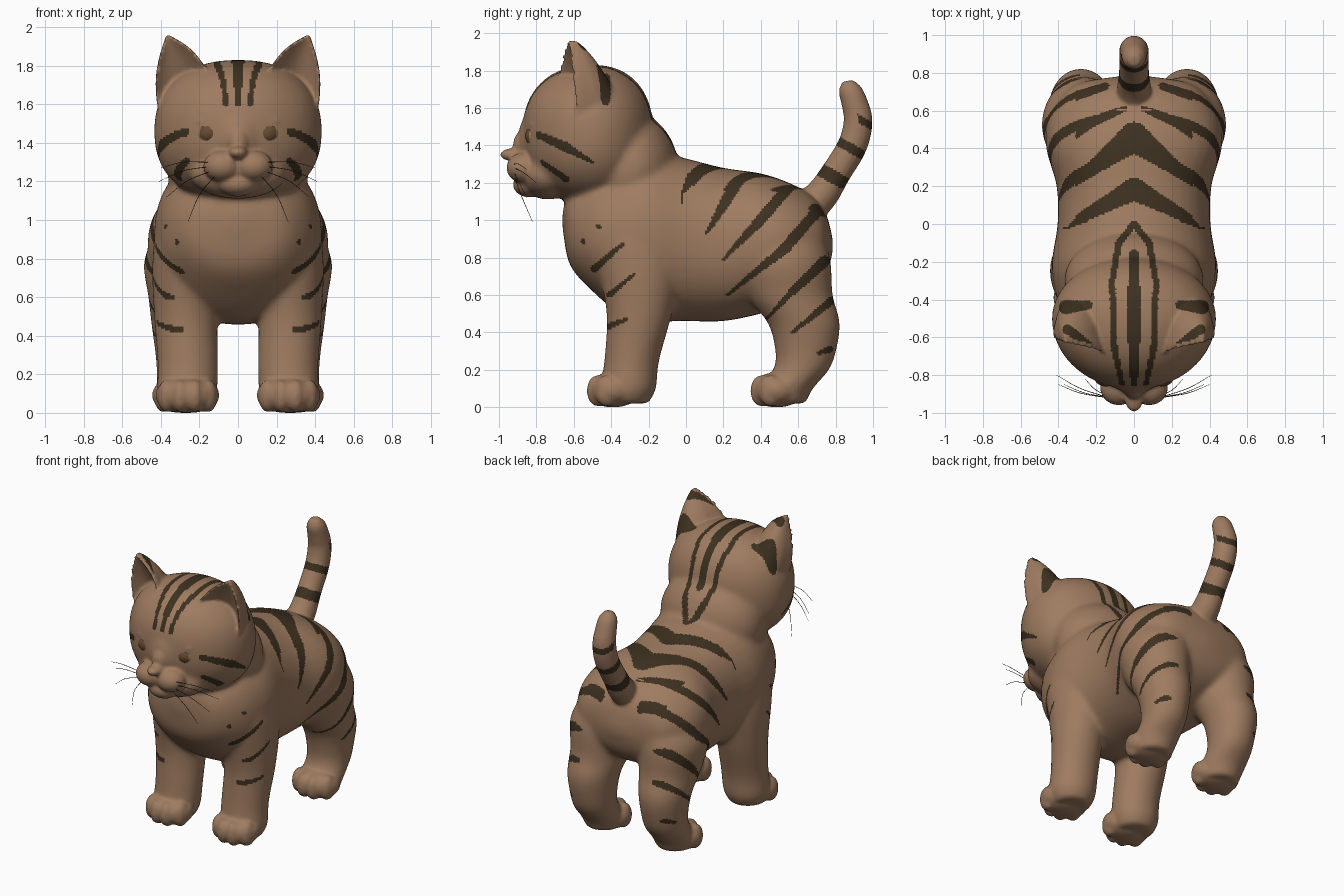
import bpy, bmesh, math
from mathutils import Vector

if "Cube" in bpy.data.objects:
    bpy.data.objects.remove(bpy.data.objects["Cube"])


def material(name, rgb):
    m = bpy.data.materials.new(name)
    m.diffuse_color = (*rgb, 1)
    m.use_nodes = True
    m.node_tree.nodes["Principled BSDF"].inputs["Base Color"].default_value = m.diffuse_color
    return m


FUR = material("brown fur", (0.345, 0.2, 0.117))
DARK = material("dark stripe", (0.046, 0.030, 0.014))
IRIS = material("eye brown", (0.13, 0.07, 0.03))


# ---------- helpers ----------
def spline(rows, k=6):
    """Catmull-Rom interpolation of rows of numbers."""
    r = [Vector(a) for a in rows]
    r = [2 * r[0] - r[1]] + r + [2 * r[-1] - r[-2]]
    out = []
    for a, b, c, d in zip(r, r[1:], r[2:], r[3:]):
        for i in range(k):
            t = i / k
            out.append(0.5 * (2 * b + (c - a) * t + (2 * a - 5 * b + 4 * c - d) * t * t
                              + (3 * b - a - 3 * c + d) * t ** 3))
    return out + [r[-2]]


def skin(bm, rings):
    """Closed skin over a list of point rings."""
    vs = [[bm.verts.new(p) for p in ring] for ring in rings]
    n = len(vs[0])
    for a, b in zip(vs, vs[1:]):
        for i in range(n):
            bm.faces.new((a[i], a[(i + 1) % n], b[(i + 1) % n], b[i]))
    bm.faces.new(vs[0][::-1])
    bm.faces.new(vs[-1])


def oval(c, u, v, power=2.0, n=32):
    pts = []
    for i in range(n):
        a = 2 * math.pi * i / n
        ca, sa = math.cos(a), math.sin(a)
        e = 2 / power
        pts.append(c + u * math.copysign(abs(ca) ** e, ca) + v * math.copysign(abs(sa) ** e, sa))
    return pts


def blob(bm, c, r, power=2.0, seg=32, back=1.0):
    """Ellipsoid, round from above, squarer in height, optionally shorter at the back."""
    made = bmesh.ops.create_uvsphere(bm, u_segments=seg, v_segments=seg // 2 + 4, radius=1)
    for v in made["verts"]:
        p = v.co
        k = (math.hypot(p.x, p.y) ** power + abs(p.z) ** power) ** (-1 / power)
        q = Vector([r[i] * p[i] * k for i in range(3)])
        if q.y > 0:
            q.y *= back
        v.co = q + Vector(c)


def tube(bm, rows, ref, n=20):
    """Round tube along rows of (x, y, z, radius)."""
    rings = []
    for i, row in enumerate(rows):
        t = (rows[min(i + 1, len(rows) - 1)] - rows[max(i - 1, 0)]).to_3d().normalized()
        u = t.cross(ref).normalized()
        r = max(row[3], 0.001)
        rings.append(oval(row.to_3d(), u * r, t.cross(u) * r, n=n))
    skin(bm, rings)


def make_object(name, bm, mats):
    bmesh.ops.recalc_face_normals(bm, faces=bm.faces[:])
    me = bpy.data.meshes.new(name)
    bm.to_mesh(me)
    bm.free()
    for m in mats:
        me.materials.append(m)
    me.polygons.foreach_set("use_smooth", [True] * len(me.polygons))
    ob = bpy.data.objects.new(name, me)
    bpy.context.collection.objects.link(ob)
    return ob


def fuse(ob, voxel, rounds):
    """Melt overlapping parts into one smooth skin."""
    m = ob.modifiers.new("melt", 'REMESH')
    m.mode, m.voxel_size = 'VOXEL', voxel
    s = ob.modifiers.new("soften", 'SMOOTH')
    s.factor, s.iterations = 0.5, rounds
    me = bpy.data.meshes.new_from_object(ob.evaluated_get(bpy.context.evaluated_depsgraph_get()))
    ob.modifiers.clear()
    ob.data = me
    return me


# ---------- torso, neck, head, legs ----------
bm = bmesh.new()
torso = [(-.66, .95, 1.05, .05), (-.62, .76, 1.15, .24), (-.5, .62, 1.25, .36), (-.35, .5, 1.33, .42),
         (-.2, .46, 1.37, .435), (0, .46, 1.33, .405), (.2, .46, 1.28, .41), (.4, .5, 1.25, .465),
         (.55, .55, 1.2, .455), (.68, .62, 1.13, .38), (.75, .71, 1.03, .28), (.785, .83, .9, .06)]
skin(bm, [oval(Vector((0, y, (lo + hi) / 2)), Vector((w, 0, 0)), Vector((0, 0, (hi - lo) / 2)), 2.2, 40)
          for y, lo, hi, w in spline(torso)])
blob(bm, (0, -.3, 1.27), (.37, .26, .31))
blob(bm, (0, -.5, 1.46), (.435, .375, .37), 2.3, 48, .87)
blob(bm, (0, -.74, 1.24), (.25, .15, .13))
blob(bm, (0, -.82, 1.42), (.12, .08, .16))
front_leg = [(.02, .265, -.32, .12, .12), (.1, .265, -.31, .155, .15), (.25, .26, -.29, .157, .147),
             (.5, .27, -.25, .165, .175), (.75, .265, -.25, .18, .22), (.95, .25, -.28, .17, .22),
             (1.1, .2, -.3, .12, .14)]
hind_leg = [(.02, .28, .52, .12, .12), (.1, .28, .53, .145, .15), (.2, .28, .615, .142, .15),
            (.3, .28, .64, .148, .163), (.45, .28, .63, .168, .193), (.6, .27, .555, .195, .23),
            (.8, .26, .52, .225, .25), (1.0, .2, .5, .18, .2)]
for s in (1, -1):
    for leg in (front_leg, hind_leg):
        skin(bm, [oval(Vector((s * x, y, z)), Vector((rx, 0, 0)), Vector((0, ry, 0)))
                  for z, x, y, rx, ry in spline(leg)])
kitten = make_object("kitten_body", bm, [FUR])
base = fuse(kitten, 0.0125, 18)

# ---------- paws, face, ears and tail ----------
bm = bmesh.new()
bm.from_mesh(base)
for s in (1, -1):
    for x, y in ((.262, -.39), (.28, .485)):
        blob(bm, (s * x, y, .092), (.165, .132, .092), 2.3)
        for k, back in ((-.105, .045), (-.037, 0), (.037, 0), (.105, .045)):
            blob(bm, (s * (x + k), y - .075 + back, .088), (.05, .066, .084), 2.2, 16)
    # muzzle puffs
    blob(bm, (s * .08, -.865, 1.28), (.1, .095, .082))
    # eyelids
    blob(bm, (s * .155, -.77, 1.51), (.09, .075, .035))
    # ear: a cupped wedge with a rounded back
    A, B, T = Vector((s * .15, -.69, 1.76)), Vector((s * .41, -.585, 1.54)), Vector((s * .37, -.635, 1.965))
    rings = []
    for j in range(15):
        v = -.1 + 1.08 * j / 14
        b = math.sin(math.pi * max(v, 0))
        L = A.lerp(T, v) + Vector((-s * .02, 0, .02)) * b
        R = B.lerp(T, v) + Vector((s * .035, 0, 0)) * b
        us = [-1 + i / 6 for i in range(13)]
        inner = [L.lerp(R, (u + 1) / 2) + Vector((0, .13 * (1 - u * u) * (1 - v), 0)) for u in us]
        outer = [L.lerp(R, (u + 1) / 2)
                 + Vector((0, .04 + .24 * (1 - u * u) ** .6 * (1 - v) ** .8, 0)) for u in us]
        rings.append(inner + outer[::-1])
    skin(bm, rings)
blob(bm, (0, -.82, 1.26), (.16, .1, .12))        # muzzle base
blob(bm, (0, -.92, 1.35), (.05, .075, .035))     # nose
blob(bm, (0, -.85, 1.4), (.065, .075, .09))      # nose bridge
blob(bm, (0, -.835, 1.19), (.105, .09, .068))    # chin
tail = [(0, .6, 1.02, .1), (0, .72, 1.13, .09), (0, .8, 1.25, .08), (0, .89, 1.4, .079), (0, .92, 1.53, .077),
        (0, .9, 1.63, .07), (0, .875, 1.7, .06), (0, .865, 1.745, .03)]
tube(bm, spline(tail), Vector((1, 0, 0)))
bpy.data.objects.remove(kitten)
kitten = make_object("kitten_body", bm, [FUR])
body = fuse(kitten, 0.0108, 5)
body.materials.clear()
body.materials.append(FUR)
body.materials.append(DARK)

# ---------- stripes: tapered strokes (start, end, half width at each) ----------
side = [(.08, 1.3, -.01, 1.16, .055, .012),
        (.3, 1.25, .2, 1.08, .035, .028), (.2, 1.08, .11, .93, .028, .008),
        (.56, 1.19, .38, .98, .03, .028), (.38, .98, .2, .79, .026, .008),
        (.71, 1.06, .53, .85, .028, .03), (.53, .85, .22, .6, .028, .008),
        (.74, .78, .57, .62, .03, .022), (.57, .62, .41, .45, .017, .008),
        (.78, .57, .57, .4, .022, .01), (.77, .31, .71, .29, .018, .012),
        (-.34, .87, -.49, .74, .01, .02), (-.47, .97, -.46, .96, .012, .01), (-.55, .89, -.55, .88, .012, .01),
        (-.28, .71, -.41, .6, .008, .016), (-.32, .47, -.42, .43, .01, .018),
        (-.8, 1.46, -.65, 1.395, .018, .026), (-.65, 1.395, -.5, 1.31, .026, .008),
        (-.77, 1.31, -.64, 1.22, .012, .018)]
top = [(0, .185, .36, -.01, .06, .018), (0, .46, .2, .31, .08, .04), (.2, .31, .4, .17, .04, .025),
       (.05, .61, .25, .53, .015, .032), (.25, .53, .45, .37, .032, .025), (.15, .73, .42, .64, .02, .03),
       (0, -.84, 0, -.5, .02, .04), (0, -.5, 0, -.16, .04, .025),
       (.06, -.87, .105, -.65, .012, .018), (.105, -.65, .115, -.3, .018, .016),
       (.115, -.3, .08, -.1, .016, .018), (.08, -.1, 0, .0, .018, .018)]
ear_back = [(.24, -.43, .36, -.44, .022, .038), (.22, -.645, .35, -.56, .012, .028)]


def hit(a, b, strokes):
    for x0, y0, x1, y1, w0, w1 in strokes:
        dx, dy = x1 - x0, y1 - y0
        t = min(1, max(0, ((a - x0) * dx + (b - y0) * dy) / (dx * dx + dy * dy)))
        if math.hypot(a - x0 - t * dx, b - y0 - t * dy) < w0 + (w1 - w0) * t:
            return True
    return False


def striped(c, n):
    x, y, z = abs(c.x), c.y, c.z
    if x < .1 and y > .6 and z > 1.17:           # tail rings
        along = (y - .79) * .5 + (z - 1.23) * .87
        return abs(along) < .035 or abs(along - .18) < .025 or (abs(along - .34) < .02 and n.y > 0)
    if z > 1.6 and x > .2 and n.y > .05 and hit(x, y, ear_back):
        return True
    if n.z > .08 and ((z > 1 and y > -.03) or z > 1.59 or (z > 1.25 and y > -.35)):
        if (x < .31 or y < -.02) and hit(x, y, top):
            return True
    return x > .25 and n.x * c.x > .02 and hit(y, z, side)


body.polygons.foreach_set("use_smooth", [True] * len(body.polygons))
body.polygons.foreach_set("material_index", [int(striped(p.center, p.normal)) for p in body.polygons])
body.update()

# ---------- eyes and whiskers ----------
for s, label in ((1, "right"), (-1, "left")):
    bm = bmesh.new()
    c = Vector((s * .15, -.792, 1.45))
    blob(bm, c, (.068, .068, .062), 2, 40)
    look = Vector((s * .1, -1, .05)).normalized()
    for f in bm.faces:
        f.material_index = int((f.calc_center_median() - c).normalized().dot(look) > .76)
    make_object("eye_" + label, bm, [FUR, IRIS])

    bm = bmesh.new()
    for k, end in enumerate(((.4, -.85, 1.27), (.41, -.8, 1.2), (.37, -.85, 1.12), (.26, -.82, .99))):
        e = Vector((s * end[0], end[1], end[2]))
        a = Vector((s * (.14 - .01 * k), -.92, 1.3 - .02 * k))
        m = (a + e) / 2 + Vector((s * .015, -.01, .015))
        tube(bm, spline([(*a, .002), (*m, .0018), (*e, .001)]), Vector((0, 1, 0)), 5)
    make_object("whiskers_" + label, bm, [DARK])
